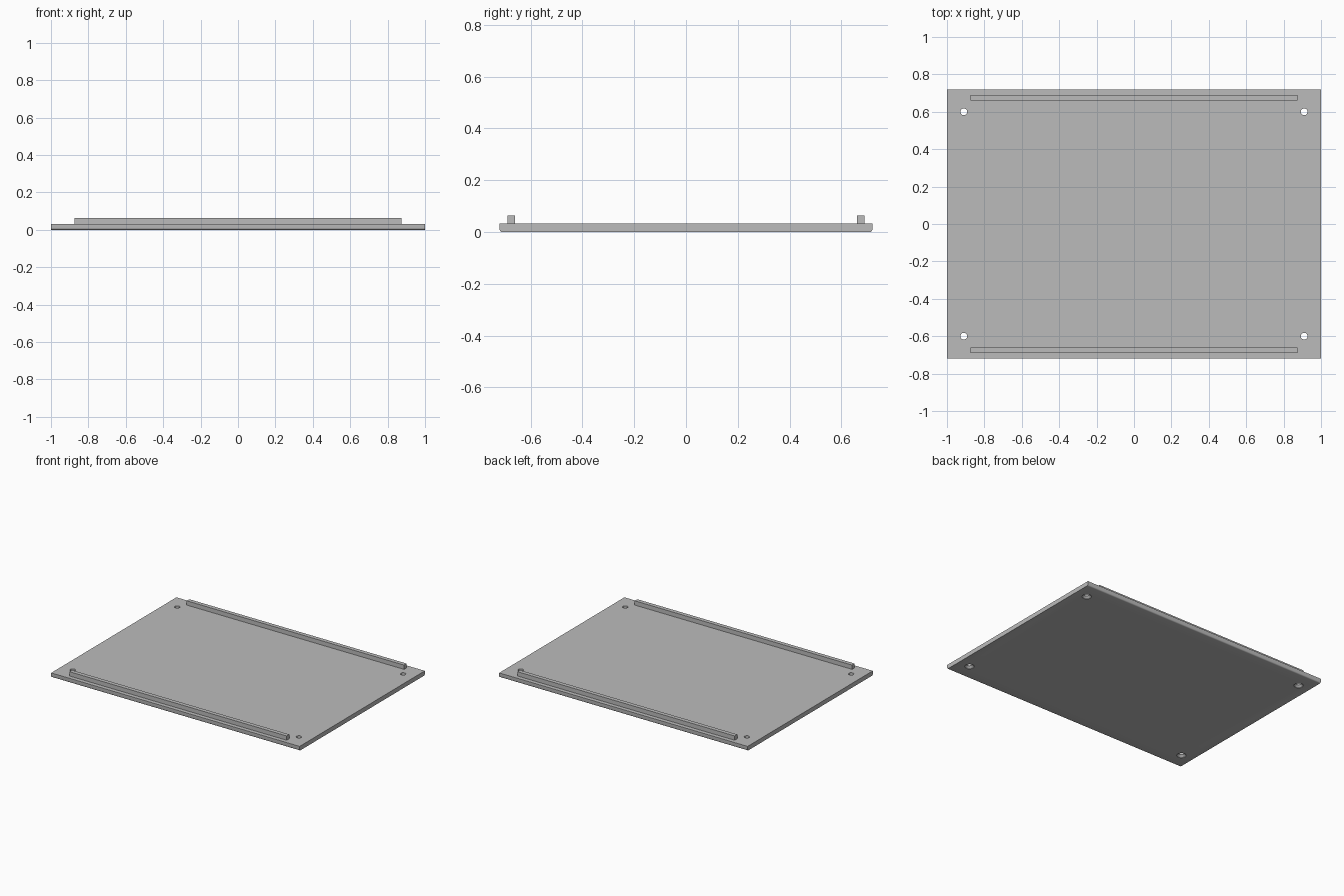
import bpy
import bmesh
import math
from mathutils import Matrix

cube = bpy.data.objects.get("Cube")
if cube:
    bpy.data.objects.remove(cube, do_unlink=True)

GREY = (0.5, 0.5, 0.5, 1)
grey = bpy.data.materials.new("plain grey")
grey.use_nodes = True
grey.diffuse_color = GREY
grey.node_tree.nodes["Principled BSDF"].inputs["Base Color"].default_value = GREY

HALF_X, HALF_Y, THICK = 1.0, 0.72, 0.032
RAIL_TOP = 0.063


def finish(bm, name):
    bmesh.ops.recalc_face_normals(bm, faces=bm.faces)
    mesh = bpy.data.meshes.new(name)
    bm.to_mesh(mesh)
    bm.free()
    mesh.materials.append(grey)
    obj = bpy.data.objects.new(name, mesh)
    bpy.context.collection.objects.link(obj)
    return obj


def box(name, x, y0, y1, z0, z1):
    bm = bmesh.new()
    bmesh.ops.create_cube(bm, size=1)
    bm.transform(Matrix.Translation((0, (y0 + y1) / 2, (z0 + z1) / 2))
                 @ Matrix.Diagonal((2 * x, y1 - y0, z1 - z0, 1)))
    return finish(bm, name)


def hole_cutter(name, x, y):
    # Spin a profile: wide countersink below, straight bore above
    bm = bmesh.new()
    profile = [(0, -0.01), (0.031, -0.01), (0.031, 0.003), (0.018, 0.016),
               (0.018, 0.05), (0, 0.05)]
    verts = [bm.verts.new((r, 0, z)) for r, z in profile]
    edges = [bm.edges.new(pair) for pair in zip(verts, verts[1:])]
    bmesh.ops.spin(bm, geom=verts + edges, axis=(0, 0, 1), cent=(0, 0, 0),
                   angle=math.tau, steps=32)
    bmesh.ops.remove_doubles(bm, verts=bm.verts, dist=0.0001)
    bmesh.ops.translate(bm, verts=bm.verts, vec=(x, y, 0))
    cutter = finish(bm, name)
    cutter.hide_render = True
    cutter.hide_set(True)
    return cutter


# Base plate with rounded lower long edges
plate = box("base_plate", HALF_X, -HALF_Y, HALF_Y, 0, THICK)
bm = bmesh.new()
bm.from_mesh(plate.data)
long_edges = [e for e in bm.edges if all(v.co.z < 0.001 for v in e.verts)
              and abs(e.verts[0].co.y - e.verts[1].co.y) < 0.001]
bmesh.ops.bevel(bm, geom=long_edges, offset=0.01, segments=4, profile=0.5,
                affect='EDGES')
bm.to_mesh(plate.data)
bm.free()

# Four countersunk screw holes
cutters = []
for x in (-0.91, 0.91):
    for y in (-0.6, 0.6):
        cutter = hole_cutter("hole_cutter", x, y)
        cutters.append(cutter)
        mod = plate.modifiers.new("screw_hole", 'BOOLEAN')
        mod.operation = 'DIFFERENCE'
        mod.solver = 'EXACT'
        mod.object = cutter

bpy.context.view_layer.objects.active = plate
plate.select_set(True)
for mod in list(plate.modifiers):
    bpy.ops.object.modifier_apply(modifier=mod.name)
for cutter in cutters:
    bpy.data.objects.remove(cutter, do_unlink=True)
bpy.ops.object.shade_smooth_by_angle(angle=math.radians(30))

# Raised rails along the front and back
box("front_rail", 0.875, -0.69, -0.66, THICK, RAIL_TOP)
box("back_rail", 0.875, 0.66, 0.69, THICK, RAIL_TOP)
